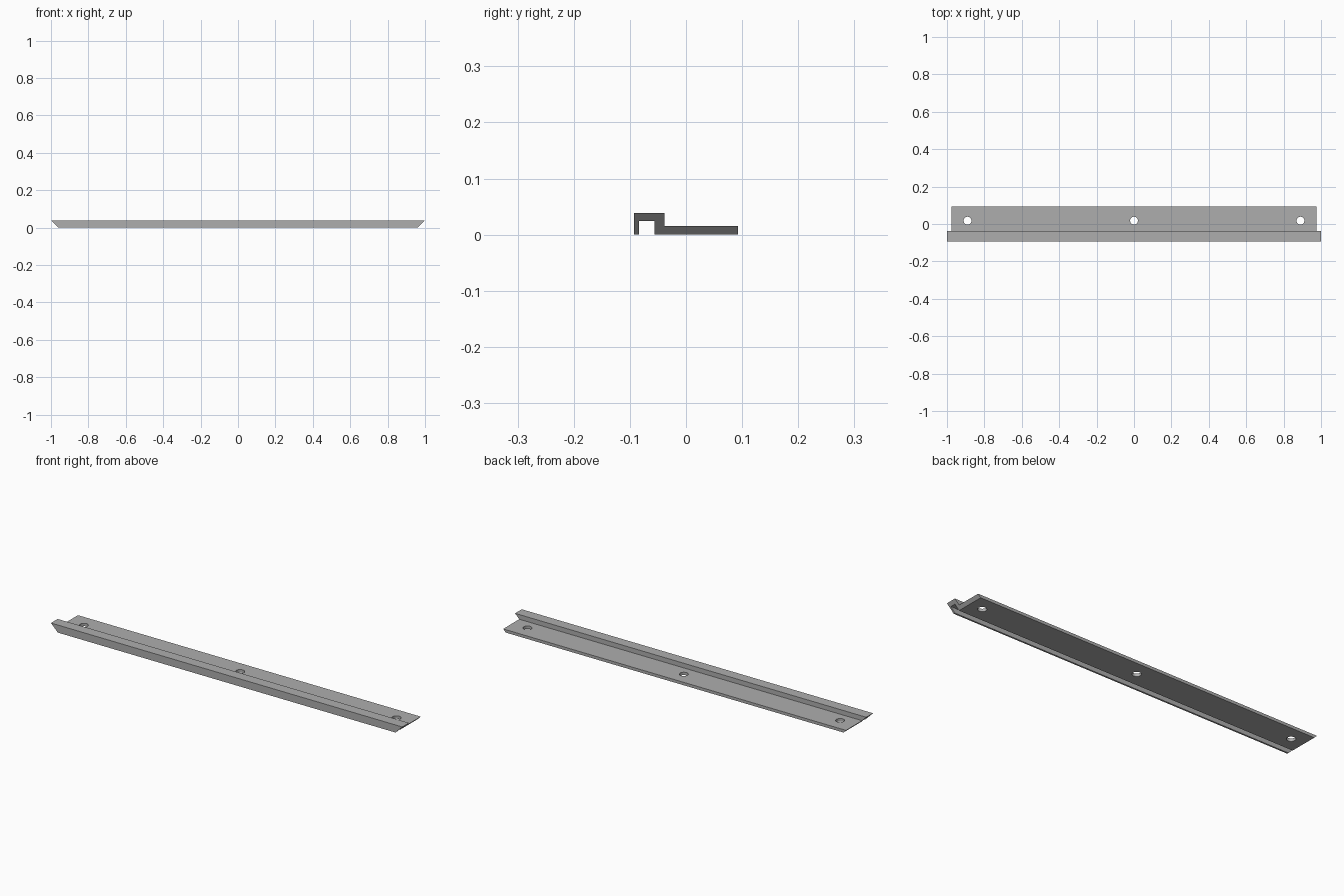
import bpy
import bmesh

cube = bpy.data.objects.get("Cube")
if cube:
    bpy.data.objects.remove(cube, do_unlink=True)

# Plain grey finish
GREY = (0.42, 0.42, 0.42, 1)
grey = bpy.data.materials.new("grey")
grey.use_nodes = True
grey.diffuse_color = GREY
grey.node_tree.nodes["Principled BSDF"].inputs["Base Color"].default_value = GREY

# Cross-section (y, z): hooked front channel and flat mounting flange
HEIGHT, FLANGE = 0.039, 0.015
FRONT, BACK = -0.0925, 0.0925
PROFILE = [(FRONT, 0), (-0.084, 0), (-0.084, 0.024), (-0.056, 0.024),
           (-0.056, 0), (BACK, 0), (BACK, FLANGE), (-0.038, FLANGE),
           (-0.038, HEIGHT), (FRONT, HEIGHT)]


def half_length(z):
    """Ends are mitred at 45 degrees, longest at the top."""
    return 1 - HEIGHT + z


# Rail swept between the two mitred ends
bm = bmesh.new()
left, right = ([bm.verts.new((s * half_length(z), y, z)) for y, z in PROFILE]
               for s in (1, -1))
bm.faces.new(left)
bm.faces.new(right)
for i in range(len(PROFILE)):
    j = (i + 1) % len(PROFILE)
    bm.faces.new((left[i], left[j], right[j], right[i]))
bmesh.ops.recalc_face_normals(bm, faces=bm.faces)
mesh = bpy.data.meshes.new("rail")
bm.to_mesh(mesh)
bm.free()
mesh.materials.append(grey)
rail = bpy.data.objects.new("rail", mesh)
bpy.context.collection.objects.link(rail)

# Three screw holes through the flange
for x in (-0.89, 0, 0.89):
    bpy.ops.mesh.primitive_cylinder_add(vertices=32, radius=0.021, depth=0.1,
                                        location=(x, 0.018, 0))
    cutter = bpy.context.object
    cutter.name = "hole_cutter"
    cutter.hide_render = True
    cutter.data.materials.append(grey)
    cut = rail.modifiers.new("screw_hole", 'BOOLEAN')
    cut.operation = 'DIFFERENCE'
    cut.solver = 'EXACT'
    cut.object = cutter
    bpy.context.view_layer.objects.active = rail
    bpy.ops.object.modifier_apply(modifier=cut.name)
    bpy.data.objects.remove(cutter, do_unlink=True)

# Smooth hole walls, crisp rail edges
bpy.ops.object.select_all(action='DESELECT')
rail.select_set(True)
bpy.context.view_layer.objects.active = rail
bpy.ops.object.shade_smooth_by_angle()
